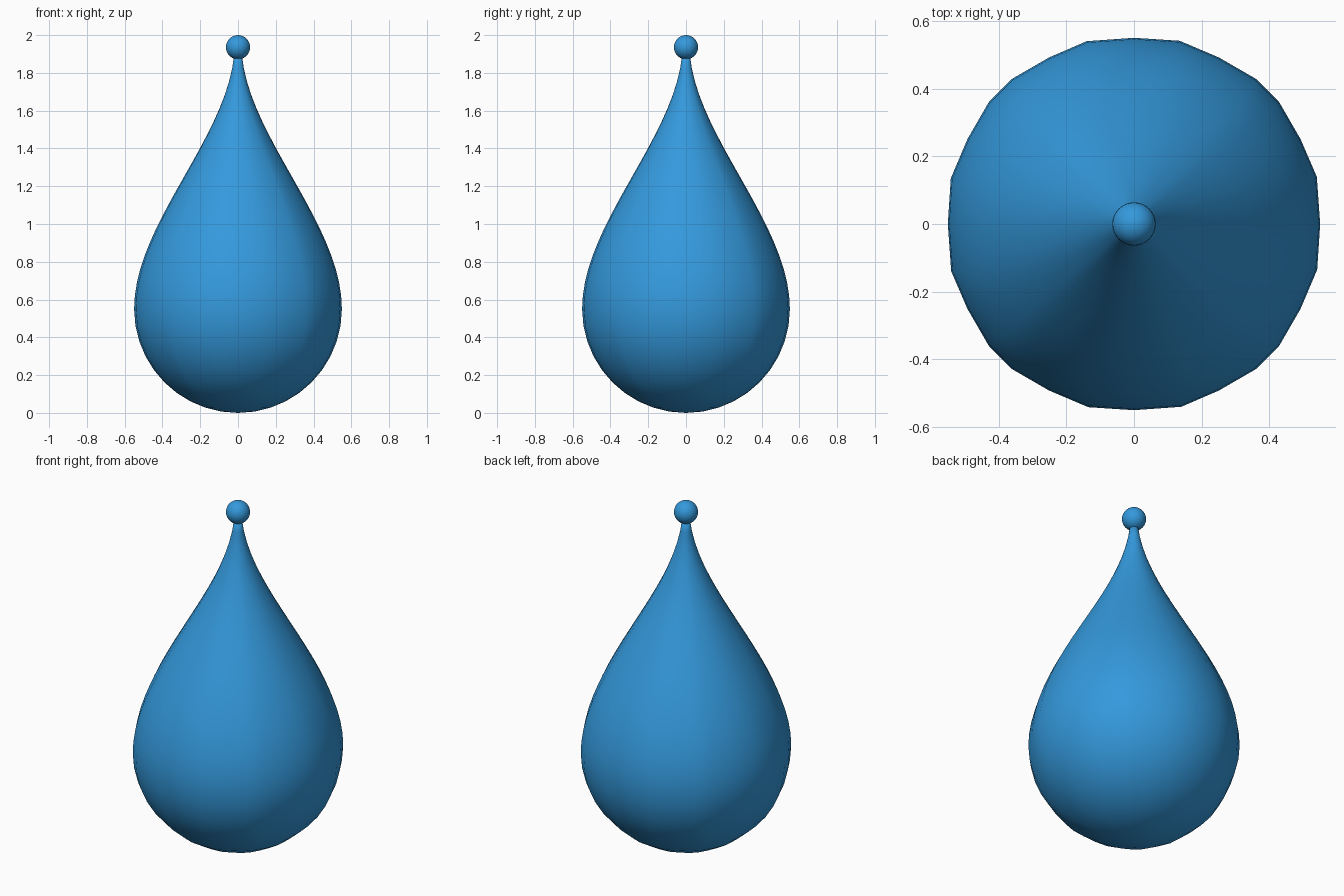
import bpy, bmesh
from math import sin, cos, pi, radians
from mathutils import Vector
from mathutils.geometry import interpolate_bezier

cube = bpy.data.objects.get("Cube")
if cube:
    bpy.data.objects.remove(cube)

blue = bpy.data.materials.new("sky blue")
blue.use_nodes = True
colour = (0.034, 0.318, 0.716, 1)
blue.diffuse_color = colour
blue.node_tree.nodes["Principled BSDF"].inputs["Base Color"].default_value = colour

# Drop profile (radius, height): round bowl, then a curve into a thin neck
RADIUS = 0.55
bowl = [(RADIUS * sin(a), RADIUS - RADIUS * cos(a))
        for a in (pi / 2 * i / 10 for i in range(1, 10))]
neck = interpolate_bezier(Vector((RADIUS, 0.55)), Vector((RADIUS, 1.0)),
                          Vector((0.06, 1.45)), Vector((0.02, 1.9)), 20)
profile = bowl + [(p.x, p.y) for p in neck]

# Slightly uneven facets, repeated in each quarter: angle and radius factor
quarter = [(0, 1.0), (14.5, 1.014), (27, 1.004), (40, 1.018),
           (50, 1.018), (63, 1.004), (76, 1.014)]
facets = [(radians(a + 90 * q), f) for q in range(4) for a, f in quarter]

# Drop body
bm = bmesh.new()
rings = [[bm.verts.new((r * f * cos(a), r * f * sin(a), z)) for a, f in facets]
         for r, z in profile]
n = len(facets)
for low, high in zip(rings, rings[1:]):
    for i in range(n):
        j = (i + 1) % n
        bm.faces.new((low[i], low[j], high[j], high[i]))
bottom = bm.verts.new((0, 0, 0))
for i in range(n):
    bm.faces.new((bottom, rings[0][(i + 1) % n], rings[0][i]))
bm.faces.new(rings[-1])
for face in bm.faces:
    face.smooth = True
mesh = bpy.data.meshes.new("drop_body")
bm.to_mesh(mesh)
bm.free()
mesh.materials.append(blue)
body = bpy.data.objects.new("drop_body", mesh)
bpy.context.collection.objects.link(body)

# Ball on the tip
bpy.ops.mesh.primitive_uv_sphere_add(segments=32, ring_count=16, radius=0.064,
                                     location=(0, 0, 1.936))
ball = bpy.context.object
ball.name = "tip_ball"
ball.data.materials.append(blue)
bpy.ops.object.shade_smooth()
